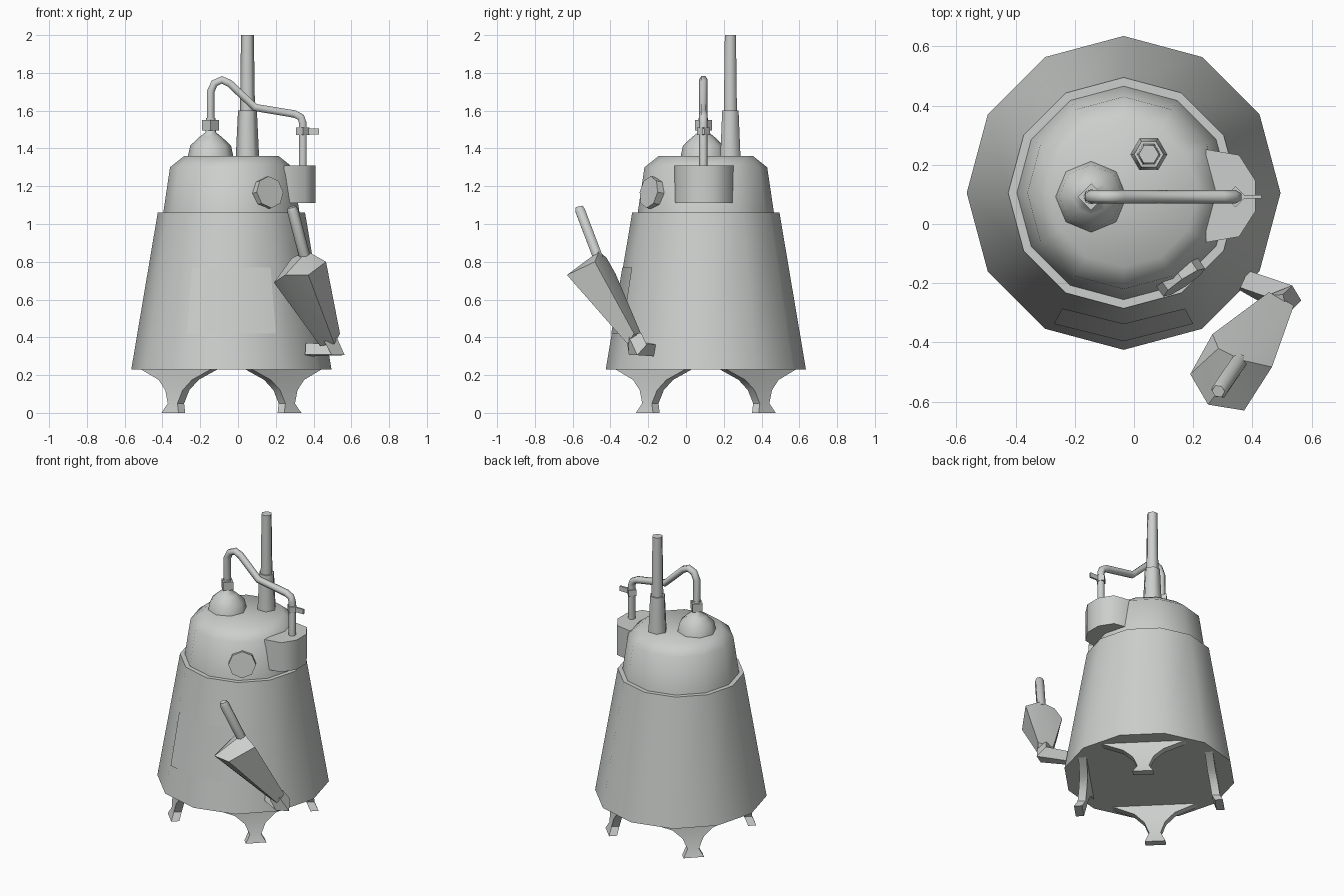
import bpy, bmesh
from math import sin, cos, pi, radians
from mathutils import Vector, Matrix

cube = bpy.data.objects.get("Cube")
if cube:
    bpy.data.objects.remove(cube)

grey = bpy.data.materials.new("pale_grey_metal")
grey.use_nodes = True
COLOUR = (0.6, 0.625, 0.605, 1)
grey.diffuse_color = COLOUR
grey.node_tree.nodes["Principled BSDF"].inputs["Base Color"].default_value = COLOUR

CX, CY = -0.035, 0.105  # axis of the vessel


def finish(name, bm, angle=50):
    """Turn a bmesh into an object, smooth below the given edge angle."""
    bmesh.ops.recalc_face_normals(bm, faces=bm.faces[:])
    mesh = bpy.data.meshes.new(name)
    bm.to_mesh(mesh)
    bm.free()
    mesh.materials.append(grey)
    for face in mesh.polygons:
        face.use_smooth = True
    mesh.set_sharp_from_angle(angle=radians(angle))
    obj = bpy.data.objects.new(name, mesh)
    bpy.context.collection.objects.link(obj)
    return obj


def skin(bm, rings):
    """Bridge equal rings of points and cap both ends."""
    rings = [[bm.verts.new(p) for p in ring] for ring in rings]
    n = len(rings[0])
    for a, b in zip(rings, rings[1:]):
        for i in range(n):
            j = (i + 1) % n
            bm.faces.new((a[i], a[j], b[j], b[i]))
    bm.faces.new(rings[0][::-1])
    bm.faces.new(rings[-1])


def lathe(name, centre, profile, sides, angle=50):
    x, y = centre
    bm = bmesh.new()
    skin(bm, [[(x + r * cos(2 * pi * i / sides), y + r * sin(2 * pi * i / sides), z)
               for i in range(sides)] for r, z in profile])
    return finish(name, bm, angle)


def tube(name, path, radii, sides, ref, angle=65):
    """Sweep a polygon along a path; ref fixes its roll."""
    pts = [Vector(p) for p in path]
    rings = []
    for i, p in enumerate(pts):
        before = (p - pts[i - 1]).normalized() if i else Vector()
        after = (pts[i + 1] - p).normalized() if i + 1 < len(pts) else Vector()
        t = (before + after).normalized()
        e1 = Vector(ref)
        e1 = (e1 - t * e1.dot(t)).normalized()
        e2 = t.cross(e1)
        rings.append([p + radii[i] * (e1 * cos(2 * pi * k / sides) + e2 * sin(2 * pi * k / sides))
                      for k in range(sides)])
    bm = bmesh.new()
    skin(bm, rings)
    return finish(name, bm, angle)


# Vessel: tapered twelve-sided jacket and rounded lid
lathe("vessel_jacket", (CX, CY), [(0.53, 0.23), (0.39, 1.06)], 12)
lathe("vessel_lid", (CX, CY), [(0.362, 1.05), (0.325, 1.3), (0.25, 1.36)], 12)

# Thin plate folded round the front corner of the jacket
bm = bmesh.new()
rows = []
for z in (0.42, 0.77):
    r = 0.533 - 0.1687 * (z - 0.23)
    rows.append([bm.verts.new((CX + r * cos(radians(a)), CY + r * sin(radians(a)), z))
                 for a in (-118, -90, -62)])
for i in range(2):
    bm.faces.new((rows[0][i], rows[0][i + 1], rows[1][i + 1], rows[1][i]))
finish("front_plate", bm)

# Chimney: two tapered six-sided sections
lathe("chimney_lower", (0.05, 0.235), [(0.062, 1.35), (0.05, 1.6)], 6, 65)
lathe("chimney_upper", (0.05, 0.235), [(0.04, 1.59), (0.034, 2.0)], 6, 65)

# Still head with its square collar
HEAD = (-0.145, 0.092)
lathe("still_head", HEAD, [(0.122, 1.35), (0.108, 1.415), (0.06, 1.46),
                           (0.028, 1.485), (0.025, 1.56)], 8)
lathe("head_collar", HEAD, [(0.045, 1.495), (0.045, 1.55)], 4)

# Bent pipe from the still head to the bucket
pipe = [(-0.145, 1.5), (-0.145, 1.7), (-0.125, 1.745), (-0.085, 1.763), (-0.045, 1.745),
        (0.09, 1.617), (0.3, 1.582), (0.333, 1.565), (0.343, 1.535), (0.343, 1.2)]
tube("bent_pipe", [(x, 0.092, z) for x, z in pipe], [0.023] * len(pipe), 6, (0, 1, 0))

# Valve on the pipe
lathe("valve_collar", (0.343, 0.092), [(0.035, 1.47), (0.035, 1.51)], 4)
bm = bmesh.new()
bmesh.ops.create_cube(bm, size=1, matrix=Matrix.Translation((0.395, 0.092, 1.49))
                      @ Matrix.Diagonal((0.07, 0.012, 0.032, 1)))
finish("valve_handle", bm)

# Bucket hung on the side of the lid
half = [(0.41, 0.052), (0.355, 0.138), (0.244, 0.157)]
outline = [(x, 0.095 + y) for x, y in half] + [(x, 0.095 - y) for x, y in half[::-1]]
bm = bmesh.new()
skin(bm, [[(x, y, z) for x, y in outline] for z in (1.11, 1.31)])
finish("side_bucket", bm, 65)

# Round window: eight-sided disc on the lid, facing front left
out = Vector((cos(radians(-56)), sin(radians(-56)), 0.16)).normalized()
middle = Vector((0.163, -0.188, 1.167))
tube("round_window", [middle - out * 0.04, middle + out * 0.012], [0.085, 0.085], 8, (0, 0, 1), 30)

# Four bracket legs: half width, height, distance from the axis
leg = [(0.265, 0.232, 0.415), (0.125, 0.175, 0.42), (0.065, 0.12, 0.43),
       (0.036, 0.05, 0.44), (0.064, 0.0, 0.46)]
for name, a in (("back_left_leg", 45), ("back_right_leg", 135),
                ("front_right_leg", 225), ("front_left_leg", 315)):
    radial = Vector((cos(radians(a)), sin(radians(a)), 0))
    across = Vector((-radial.y, radial.x, 0))
    base = Vector((CX, CY, 0))
    bm = bmesh.new()
    skin(bm, [[base + radial * (r - d) + across * (s * w) + Vector((0, 0, z))
               for s, d in ((-1, 0), (1, 0), (1, 0.05), (-1, 0.05))] for w, z, r in leg])
    finish(name, bm, 30)

# Bellows: wedge between two shield-shaped boards
bm = bmesh.new()
for p in [(0.19, -0.507, 0.69), (0.265, -0.372, 0.735), (0.285, -0.42, 0.82),
          (0.365, -0.46, 0.857), (0.466, -0.483, 0.80), (0.372, -0.63, 0.73),
          (0.25, -0.61, 0.73), (0.456, -0.23, 0.40), (0.54, -0.275, 0.42),
          (0.51, -0.31, 0.365), (0.435, -0.27, 0.355)]:
    bm.verts.new(p)
bmesh.ops.convex_hull(bm, input=bm.verts[:])
bmesh.ops.dissolve_limit(bm, angle_limit=radians(8), verts=bm.verts[:], edges=bm.edges[:])
finish("bellows_body", bm, 25)

# Bellows handle and its bent nozzle
tube("bellows_handle", [(0.355, -0.465, 0.82), (0.29, -0.56, 1.07), (0.285, -0.565, 1.09)],
     [0.03, 0.03, 0.022], 6, (1, 0, 0))
tube("bellows_nozzle", [(0.48, -0.275, 0.40), (0.515, -0.255, 0.335), (0.37, -0.19, 0.335)],
     [0.05, 0.058, 0.045], 4, (0.4, 0.7, 0.6), 30)
